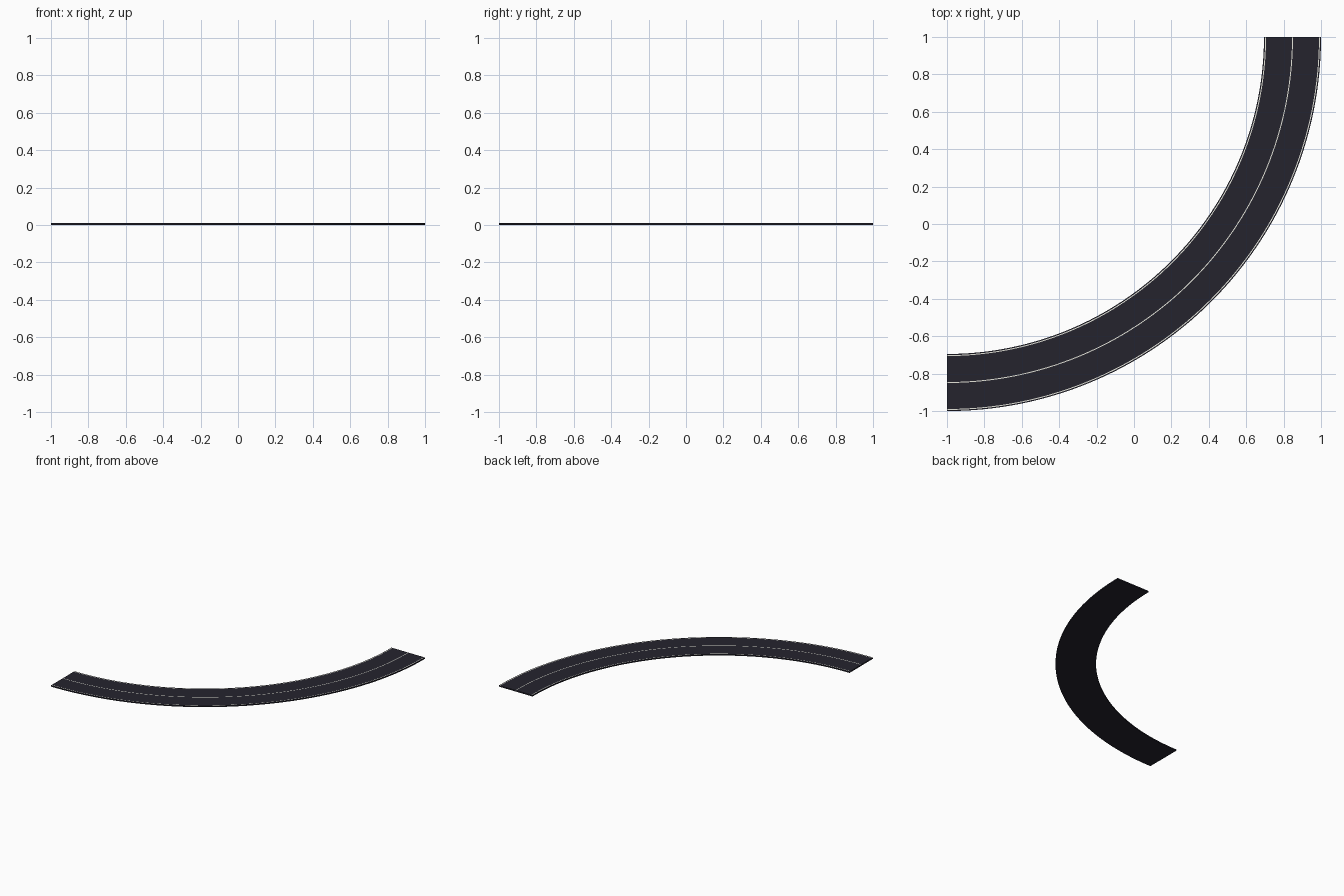
import bpy, bmesh, math

if "Cube" in bpy.data.objects:
    bpy.data.objects.remove(bpy.data.objects["Cube"])

def material(name, rgb):
    m = bpy.data.materials.new(name)
    m.diffuse_color = (*rgb, 1)
    m.use_nodes = True
    m.node_tree.nodes["Principled BSDF"].inputs["Base Color"].default_value = m.diffuse_color
    return m

asphalt = material("dark asphalt", (0.018, 0.017, 0.027))
paint = material("off white paint", (0.80, 0.80, 0.72))

SEGMENTS = 64
HEIGHT = 0.01
CENTRE = (-1.0, 1.0)          # centre of the quarter-circle bend
INNER, OUTER = 1.695, 2.0
LINE = 0.005                  # painted line width
MID = (INNER + OUTER) / 2

# Cross-section stations: edge lines sit just inside each kerb, one centre line
radii = [INNER, INNER + 0.006, INNER + 0.006 + LINE,
         MID - LINE / 2, MID + LINE / 2,
         OUTER - 0.006 - LINE, OUTER - 0.006, OUTER]
painted = {1, 3, 5}           # strips between stations that carry paint

bm = bmesh.new()

# Road surface swept around the bend
rows = []
for i in range(SEGMENTS + 1):
    a = -math.pi / 2 * (1 - i / SEGMENTS)
    c, s = math.cos(a), math.sin(a)
    top = [bm.verts.new((CENTRE[0] + r * c, CENTRE[1] + r * s, HEIGHT)) for r in radii]
    bottom = [bm.verts.new((CENTRE[0] + r * c, CENTRE[1] + r * s, 0)) for r in (OUTER, INNER)]
    rows.append(top + bottom)

n = len(rows[0])
for a, b in zip(rows, rows[1:]):
    for k in range(n):
        j = (k + 1) % n
        f = bm.faces.new((a[k], a[j], b[j], b[k]))
        f.material_index = 1 if k in painted else 0

# End caps
bm.faces.new(rows[0])
bm.faces.new(rows[-1])
bmesh.ops.recalc_face_normals(bm, faces=bm.faces)

mesh = bpy.data.meshes.new("curved_road")
bm.to_mesh(mesh)
bm.free()
mesh.materials.append(asphalt)
mesh.materials.append(paint)
road = bpy.data.objects.new("curved_road", mesh)
bpy.context.collection.objects.link(road)
